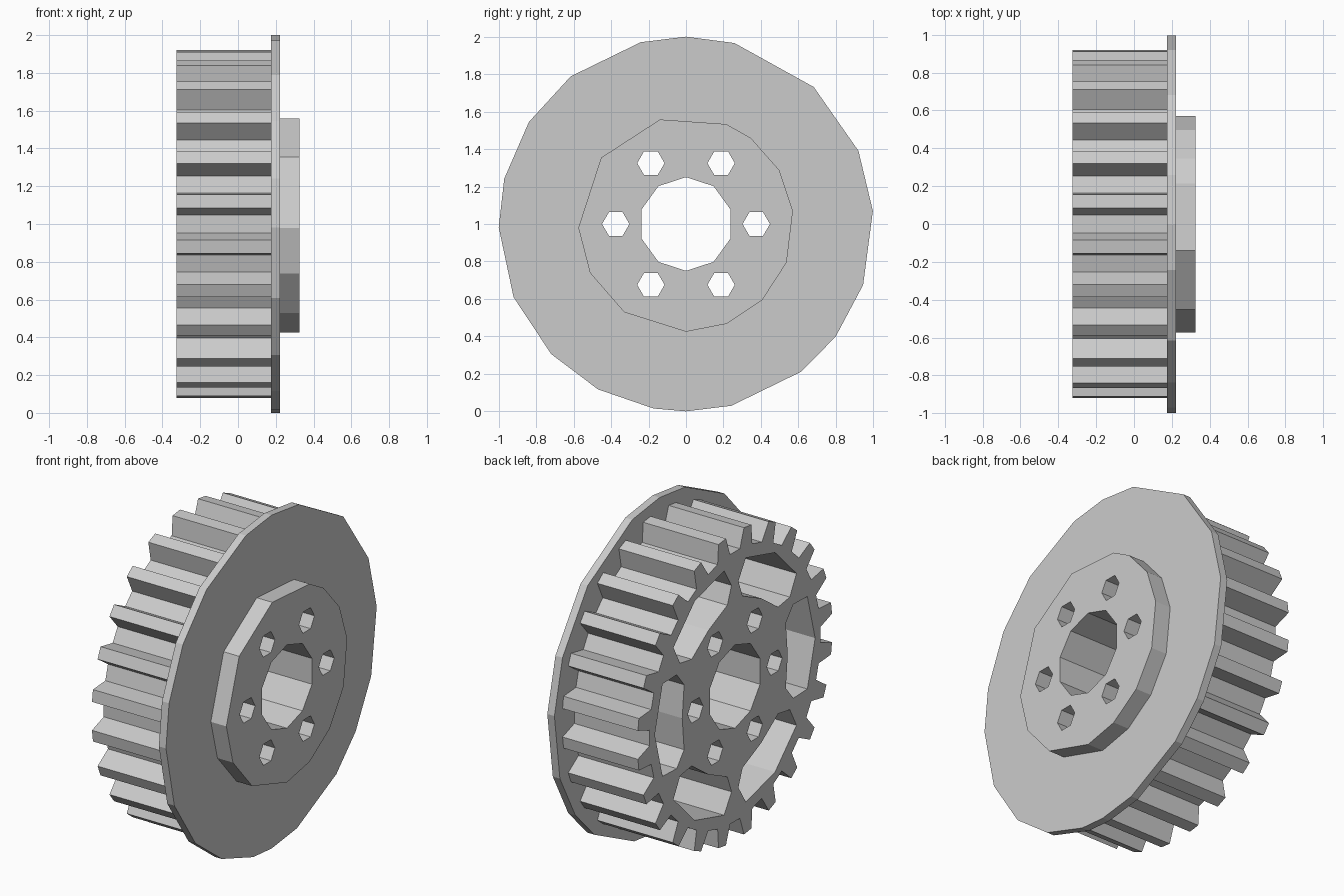
import bpy
import bmesh
from math import radians, cos, sin
from mathutils import Matrix

cube = bpy.data.objects.get("Cube")
if cube:
    bpy.data.objects.remove(cube, do_unlink=True)

steel = bpy.data.materials.new("grey metal")
steel.use_nodes = True
steel.diffuse_color = (0.6, 0.6, 0.6, 1)
steel.node_tree.nodes["Principled BSDF"].inputs["Base Color"].default_value = (0.6, 0.6, 0.6, 1)

# Profile plane (u, v) becomes (y, z); extrusion runs along the axle, x
AXLE = Matrix(((0, 0, 1, 0), (1, 0, 0, 0), (0, 1, 0, 1), (0, 0, 0, 1)))


def polar(angle, radius):
    return radius * cos(radians(angle)), radius * sin(radians(angle))


def ring(radius, angles):
    return [polar(a, radius) for a in angles]


def bolt_hole(angle):
    cx, cy = polar(angle, 0.375)
    return [(cx + x, cy + y) for x, y in ring(0.073, [angle + 60 * i for i in range(6)])]


def slot(angle):
    outline = [(-27, 0.62), (-22, 0.74), (0, 0.76), (22, 0.74),
               (27, 0.62), (22, 0.52), (0, 0.5), (-22, 0.52)]
    return [polar(angle + a, r) for a, r in outline]


def plate(name, x0, x1, loops):
    """Extrude an outline with holes along the axle."""
    curve = bpy.data.curves.new(name + "_profile", "CURVE")
    curve.dimensions = "2D"
    curve.fill_mode = "BOTH"
    curve.extrude = (x1 - x0) / 2
    for loop in loops:
        spline = curve.splines.new("POLY")
        spline.points.add(len(loop) - 1)
        for point, (u, v) in zip(spline.points, loop):
            point.co = (u, v, 0, 1)
        spline.use_cyclic_u = True
    helper = bpy.data.objects.new(name + "_profile", curve)
    bpy.context.collection.objects.link(helper)
    bpy.context.view_layer.update()
    evaluated = helper.evaluated_get(bpy.context.evaluated_depsgraph_get())
    mesh = bpy.data.meshes.new_from_object(evaluated)
    bpy.data.objects.remove(helper, do_unlink=True)

    bm = bmesh.new()
    bm.from_mesh(mesh)
    bmesh.ops.remove_doubles(bm, verts=bm.verts, dist=0.0001)
    bm.transform(Matrix.Translation(((x0 + x1) / 2, 0, 0)) @ AXLE)
    bmesh.ops.recalc_face_normals(bm, faces=bm.faces)
    for face in bm.faces:
        face.smooth = False
        face.material_index = 0
    bm.to_mesh(mesh)
    bm.free()
    mesh.name = name
    mesh.materials.clear()
    mesh.materials.append(steel)
    obj = bpy.data.objects.new(name, mesh)
    bpy.context.collection.objects.link(obj)
    return obj


# Shared openings: centre bore and six bolt holes
sixths = range(0, 360, 60)
openings = [ring(0.25, range(90, 450, 36))] + [bolt_hole(a) for a in sixths]

# Toothed drum with six curved pockets
teeth = []
for i in range(24):
    mid = 7.5 + 15 * i
    teeth += [polar(mid + a, r) for a, r in
              ((-4.2, 0.81), (-2.2, 0.924), (2.2, 0.924), (4.2, 0.81))]
plate("toothed_drum", -0.325, 0.175, [teeth] + openings + [slot(a) for a in sixths])

# Thin flange with an uneven faceted rim
rim = [4, 23, 47, 75, 90, 104, 128, 147, 166, 181,
       203, 224, 242, 260, 270, 284, 308, 323, 341]
plate("flange", 0.175, 0.222, [ring(1, rim)] + openings)

# Raised hub
hub = [7, 30, 53, 68, 104, 142, 182, 207, 235, 270, 292, 315, 339]
plate("hub", 0.222, 0.325, [ring(0.575, hub)] + openings)
